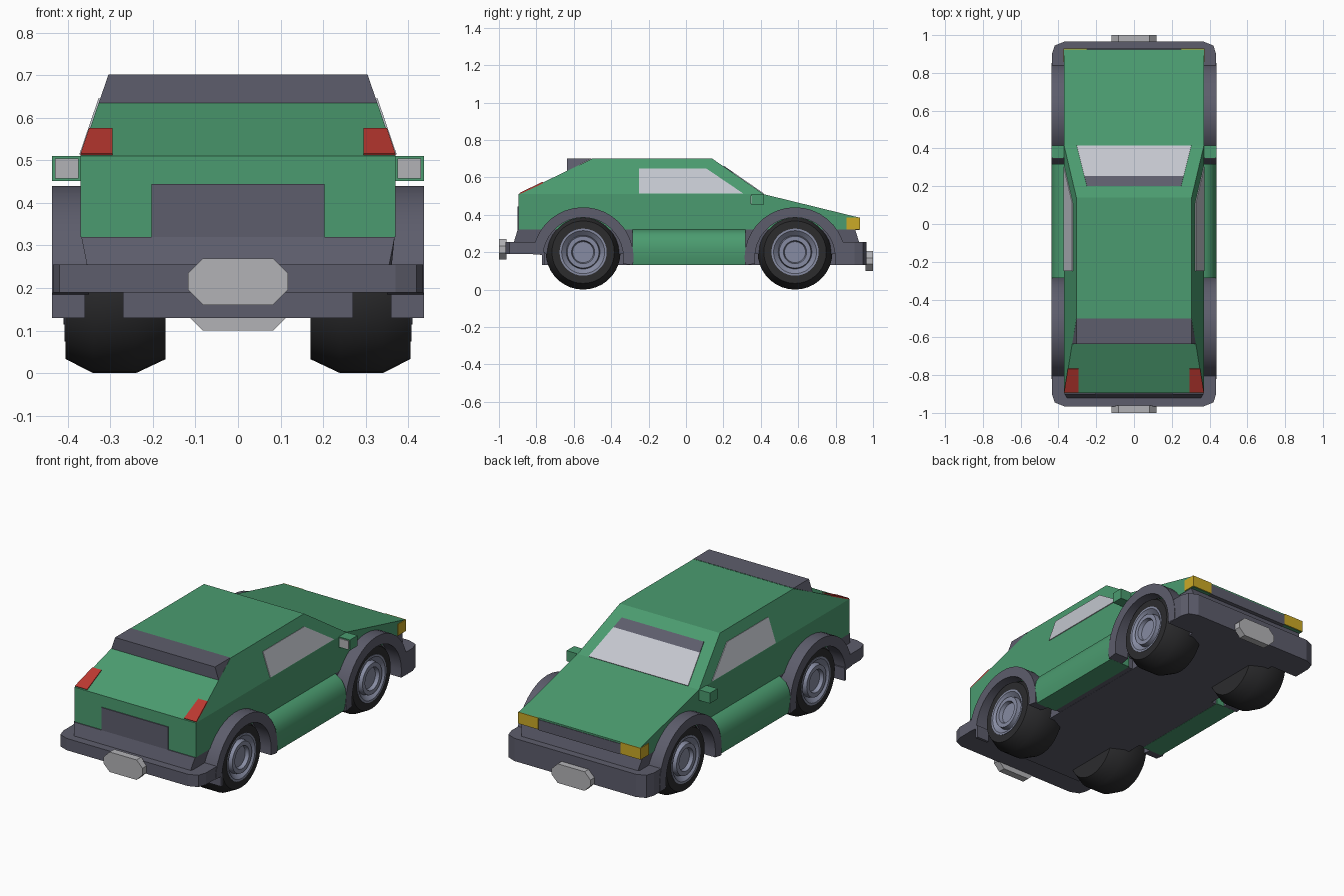
import bpy, bmesh
from math import sin, cos, radians, pi
from mathutils import Vector

if "Cube" in bpy.data.objects:
    bpy.data.objects.remove(bpy.data.objects["Cube"])


def material(name, r, g, b):
    m = bpy.data.materials.new(name)
    m.diffuse_color = (r, g, b, 1)
    m.use_nodes = True
    m.node_tree.nodes["Principled BSDF"].inputs["Base Color"].default_value = m.diffuse_color
    return m


GREEN = material("green_paint", 0.07, 0.33, 0.16)
SLATE = material("slate_trim", 0.11, 0.11, 0.15)
RUBBER = material("rubber", 0.025, 0.025, 0.027)
RIM = material("rim_metal", 0.24, 0.26, 0.36)
GLASS = material("glass", 0.55, 0.57, 0.62)
PLATE = material("plate_grey", 0.45, 0.45, 0.47)
RED = material("red_lens", 0.5, 0.04, 0.03)
YELLOW = material("yellow_lens", 0.6, 0.4, 0.02)


def finish(name, bm, mat, mirror=False, smooth=False):
    bmesh.ops.remove_doubles(bm, verts=bm.verts, dist=1e-5)
    bmesh.ops.recalc_face_normals(bm, faces=bm.faces)
    me = bpy.data.meshes.new(name)
    bm.to_mesh(me)
    bm.free()
    ob = bpy.data.objects.new(name, me)
    bpy.context.collection.objects.link(ob)
    me.materials.append(mat)
    if smooth:
        bpy.ops.object.select_all(action='DESELECT')
        ob.select_set(True)
        bpy.context.view_layer.objects.active = ob
        bpy.ops.object.shade_smooth_by_angle(angle=radians(35))
    if mirror:
        ob.modifiers.new("mirror", 'MIRROR')
    return ob


def solid(name, loop_a, loop_b, mat, **kw):
    """Closed solid between two matching loops."""
    bm = bmesh.new()
    a = [bm.verts.new(p) for p in loop_a]
    b = [bm.verts.new(p) for p in loop_b]
    n = len(a)
    bm.faces.new(a)
    bm.faces.new(b[::-1])
    for i in range(n):
        j = (i + 1) % n
        bm.faces.new((a[i], b[i], b[j], a[j]))
    return finish(name, bm, mat, **kw)


def half_width(z):
    return 0.37 if z <= 0.51 else 0.37 - 0.065 * (z - 0.51) / 0.19


def side_solid(name, pts, mat, width=half_width):
    """(y, z) profile spanning the car's width."""
    return solid(name, [(-width(z), y, z) for y, z in pts],
                 [(width(z), y, z) for y, z in pts], mat)


def x_solid(name, pts, x0, x1, mat, **kw):
    return solid(name, [(x0, y, z) for y, z in pts], [(x1, y, z) for y, z in pts], mat, **kw)


def box(name, x0, x1, y0, y1, z0, z1, mat, **kw):
    return x_solid(name, [(y0, z0), (y1, z0), (y1, z1), (y0, z1)], x0, x1, mat, **kw)


def panel(name, pts, mat, t=0.004, **kw):
    """Thin plate lying on a body surface."""
    p = [Vector(q) for q in pts]
    n = (p[1] - p[0]).cross(p[2] - p[0]).normalized() * t
    return solid(name, [q - n for q in p], [q + n for q in p], mat, **kw)


def lathe(name, pts, cy, cz, mat, n=36):
    """(x, radius) profile turned about a wheel axle."""
    bm = bmesh.new()
    rings = [[bm.verts.new((x, cy + r * cos(2 * pi * i / n), cz + r * sin(2 * pi * i / n)))
              for i in range(n)] for x, r in pts]
    for a, b in zip(rings, rings[1:]):
        for i in range(n):
            j = (i + 1) % n
            bm.faces.new((a[i], a[j], b[j], b[i]))
    return finish(name, bm, mat, mirror=True, smooth=True)


# Painted body, cabin and roof spoiler
side_solid("body", [(-0.895, 0.32), (-0.895, 0.51), (0.415, 0.51), (0.925, 0.385), (0.925, 0.32)], GREEN)
side_solid("cabin", [(-0.895, 0.51), (-0.5, 0.70), (0.14, 0.70), (0.415, 0.51)], GREEN)
side_solid("roof_spoiler", [(-0.635, 0.635), (-0.635, 0.702), (-0.5, 0.702)], SLATE)

# Grey lower body and floor
side_solid("lower_body", [(-0.92, 0.19), (-0.92, 0.255), (-0.9, 0.32), (0.905, 0.32), (0.925, 0.255), (0.925, 0.19)],
           SLATE, lambda z: 0.368 if z > 0.3 else 0.355)
box("floor", -0.27, 0.27, -0.77, 0.85, 0.13, 0.2, SLATE)
box("floor_middle", -0.36, 0.36, -0.28, 0.31, 0.131, 0.2, SLATE)

# Bumpers with rounded plan corners
def bumper(name, s, y_in, z0, z1):
    plan = [(0.435, y_in), (0.435, 0.9), (0.42, 0.945), (0.37, 0.965)]
    plan = plan + [(-x, y) for x, y in reversed(plan)]
    solid(name, [(x, s * y, z0) for x, y in plan], [(x, s * y, z1) for x, y in plan], SLATE)


bumper("rear_bumper", -1, 0.77, 0.19, 0.255)
bumper("front_bumper", 1, 0.80, 0.13, 0.255)

# Octagonal plates
def plate(name, y0, y1, z0, z1):
    w, c = 0.118, 0.036
    o = [(w - c, z0), (w, z0 + c), (w, z1 - c), (w - c, z1)]
    o = o + [(-x, z) for x, z in reversed(o)]
    solid(name, [(x, y0, z) for x, z in o], [(x, y1, z) for x, z in o], PLATE)


plate("rear_plate", -1.0, -0.96, 0.16, 0.27)
plate("front_plate", 0.96, 1.0, 0.10, 0.205)

# Wheel arches
def arch(name, cy, a0, a1):
    n = 20
    ang = [radians(a0 + (a1 - a0) * i / n) for i in range(n + 1)]
    ring = [(cy + 0.27 * cos(a), 0.17 + 0.27 * sin(a)) for a in ang]
    ring += [(cy + 0.215 * cos(a), 0.17 + 0.215 * sin(a)) for a in reversed(ang)]
    x_solid(name, ring, 0.35, 0.437, SLATE, mirror=True, smooth=True)


arch("rear_arch", -0.55, -8.5, 176)
arch("front_arch", 0.583, -8.5, 188.5)
box("rear_arch_end", 0.36, 0.437, -0.77, -0.755, 0.13, 0.2, SLATE, mirror=True)

# Rounded side skirts
skirt = [(0.3, 0.13), (0.425, 0.13), (0.434, 0.17), (0.437, 0.22), (0.43, 0.26), (0.41, 0.295), (0.37, 0.32), (0.3, 0.32)]
solid("side_skirt", [(x, -0.285, z) for x, z in skirt], [(x, 0.318, z) for x, z in skirt],
      GREEN, mirror=True, smooth=True)

# Wheels
for end, cy in (("rear", -0.55), ("front", 0.583)):
    lathe(end + "_tyre", [(0.17, 0), (0.17, 0.167), (0.24, 0.2), (0.34, 0.2), (0.405, 0.167),
                          (0.405, 0.125), (0.36, 0.125), (0.36, 0)], cy, 0.2, RUBBER)
    lathe(end + "_rim", [(0.35, 0.126), (0.408, 0.126), (0.408, 0.115), (0.385, 0.09), (0.41, 0.085),
                         (0.41, 0.062), (0.39, 0.056), (0.39, 0)], cy, 0.2, RIM)

# Windscreen with dark sun strip
def screen(y):
    return 0.70 - (y - 0.14) * 0.19 / 0.275


def screen_panel(name, y0, y1, mat):
    x0, x1 = (0.25 + (y - 0.2) * 0.25 for y in (y0, y1))
    panel(name, [(-x0, y0, screen(y0)), (x0, y0, screen(y0)), (x1, y1, screen(y1)), (-x1, y1, screen(y1))], mat)


screen_panel("sun_strip", 0.2, 0.253, SLATE)
screen_panel("windscreen", 0.253, 0.413, GLASS)

# Side windows
panel("side_window", [(half_width(z), y, z) for y, z in
                      ((-0.25, 0.513), (0.305, 0.513), (0.11, 0.645), (-0.25, 0.645))], GLASS, mirror=True)

# Lights, grille and rear panel
def slope(y):
    return 0.51 + (y + 0.895) * 0.19 / 0.395


panel("tail_light", [(0.295, -0.89, slope(-0.89)), (0.37, -0.89, slope(-0.89)),
                     (0.35, -0.765, slope(-0.765)), (0.295, -0.765, slope(-0.765))], RED, mirror=True)
box("headlight", 0.25, 0.374, 0.858, 0.929, 0.322, 0.385, YELLOW, mirror=True)
box("grille", -0.25, 0.25, 0.9, 0.928, 0.318, 0.376, SLATE)
box("rear_panel", -0.203, 0.203, -0.9, -0.88, 0.318, 0.445, SLATE)

# Door mirrors
box("door_mirror", 0.36, 0.437, 0.35, 0.415, 0.452, 0.51, GREEN, mirror=True)
box("mirror_glass", 0.375, 0.43, 0.346, 0.352, 0.458, 0.504, PLATE, mirror=True)
